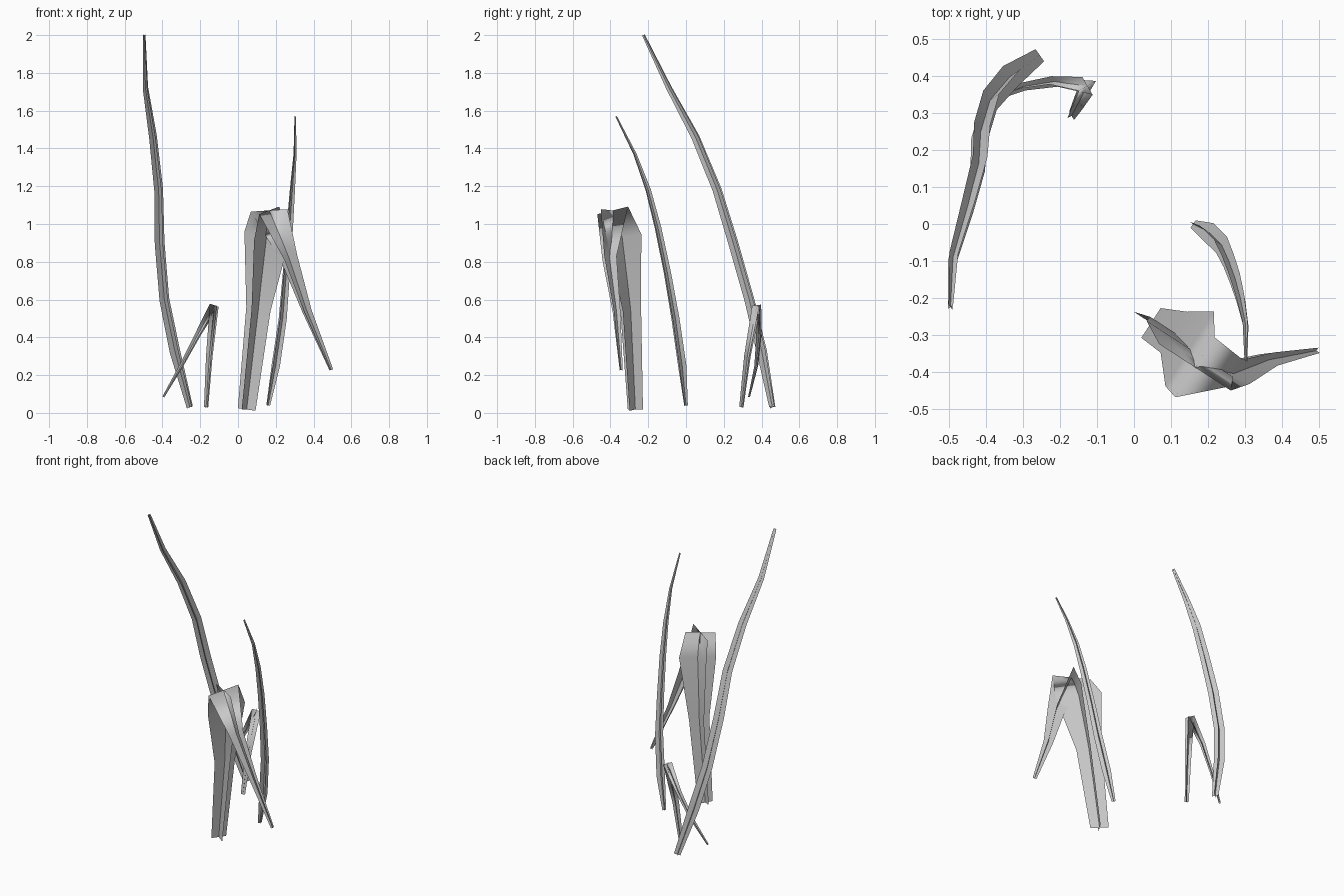
import bpy
from math import sin, cos, radians
from mathutils import Vector

if "Cube" in bpy.data.objects:
    bpy.data.objects.remove(bpy.data.objects["Cube"], do_unlink=True)

grey = bpy.data.materials.new("pale_grey")
grey.use_nodes = True
colour = (0.6, 0.6, 0.6, 1)
grey.diffuse_color = colour
grey.node_tree.nodes["Principled BSDF"].inputs["Base Color"].default_value = colour


def blade(name, angle, rows, cross_scale=1):
    """Two crossed ribbons along a path; each row is x, y, z, half width."""
    path = [Vector(r[:3]) for r in rows]
    t = radians(angle)
    across = Vector((cos(t), sin(t), 0))
    flat = Vector((sin(t), -cos(t), 0))
    for part, base, scale in (("ribbon", across, 1), ("cross_ribbon", flat, cross_scale)):
        # tilt each rung so it stays square to the path
        tilt = [-base.dot(q - p) / (q - p).z for p, q in zip(path, path[1:])]
        tilt = [tilt[0]] + [(m + n) / 2 for m, n in zip(tilt, tilt[1:])] + [tilt[-1]]
        verts = []
        for p, row, lift in zip(path, rows, tilt):
            rung = (base + Vector((0, 0, lift))).normalized() * row[3] * scale
            verts += [p - rung, p + rung]
        faces = [(i, i + 1, i + 3, i + 2) for i in range(0, len(verts) - 2, 2)]
        mesh = bpy.data.meshes.new(name)
        mesh.from_pydata(verts, [], faces)
        mesh.materials.append(grey)
        for face in mesh.polygons:
            face.use_smooth = True
        obj = bpy.data.objects.new(name + "_" + part, mesh)
        bpy.context.collection.objects.link(obj)


# Tall blade leaning forward
blade("tall_blade", 35, [
    (-.255, .457, .03, .02), (-.335, .4, .33, .034), (-.39, .335, .6, .032),
    (-.415, .25, .9, .032), (-.42, .165, 1.18, .029), (-.45, .05, 1.46, .026),
    (-.49, -.09, 1.72, .018), (-.497, -.225, 2, .009)])

# Medium blade leaning forward
blade("medium_blade", 55, [
    (.16, 0, .04, .012), (.2, -.02, .25, .027), (.237, -.056, .5, .026),
    (.256, -.098, .74, .023), (.274, -.148, .98, .021), (.288, -.2, 1.18, .017),
    (.302, -.27, 1.37, .01), (.303, -.37, 1.57, .005)])

# Broad blade folded over at the top
blade("broad_folded_blade", 57, [
    (.046, -.268, .018, .048), (.108, -.293, .55, .066),
    (.151, -.338, .93, .122), (.165, -.388, 1.072, .099),
    (.27, -.405, .82, .046), (.365, -.368, .54, .025),
    (.494, -.343, .228, .01)], 1.17)

# Small blade folded over at the top
blade("small_folded_blade", 120, [
    (-.169, .293, .03, .013), (-.152, .325, .3, .02), (-.126, .374, .57, .028),
    (-.215, .386, .41, .017), (-.3, .372, .25, .012), (-.395, .334, .085, .006)])
